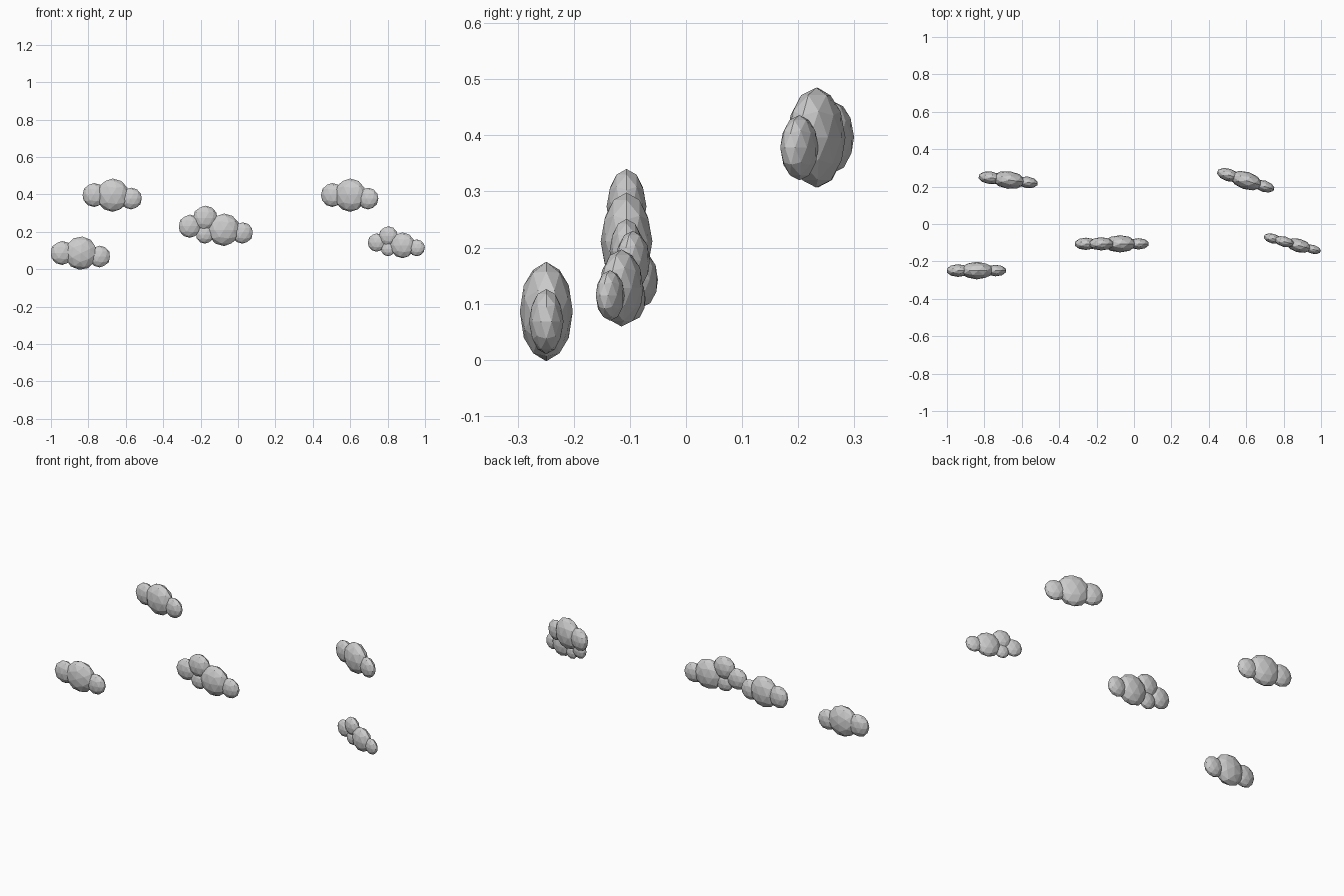
import bpy, bmesh
from math import radians
from mathutils import Matrix

if "Cube" in bpy.data.objects:
    bpy.data.objects.remove(bpy.data.objects["Cube"])

FLAT = 0.53  # depth of each puff relative to its radius


def cloud(name, loc, turn, scale, puffs):
    """One cloud: flattened low-poly balls (x, z, radius, tilt) around its main puff."""
    bm = bmesh.new()
    for x, z, r, tilt in puffs:
        m = (Matrix.Translation((x, 0, z)) @ Matrix.Diagonal((r, r * FLAT, r, 1))
             @ Matrix.Rotation(radians(tilt), 4, 'Y'))
        bmesh.ops.create_icosphere(bm, subdivisions=2, radius=1, matrix=m)
    mesh = bpy.data.meshes.new(name)
    bm.to_mesh(mesh)
    bm.free()
    ob = bpy.data.objects.new(name, mesh)
    ob.location = loc
    ob.rotation_euler.z = radians(turn)
    ob.scale = (scale,) * 3
    bpy.context.collection.objects.link(ob)


def three(tilt):
    return [(-0.1, 0.001, 0.064, 0), (0, 0, 0.089, tilt), (0.1, -0.018, 0.058, 0)]


FIVE = [(-0.182, 0.019, 0.062, 0), (-0.1, 0.062, 0.067, 0), (-0.101, -0.024, 0.05, 0),
        (0, 0, 0.087, 0), (0.099, -0.017, 0.057, 0)]

# Three-puff clouds
cloud("cloud_low_left", (-0.84, -0.249, 0.086), 0, 1, three(-26.5))
cloud("cloud_high_left", (-0.67, 0.235, 0.396), -7, 1, three(0))
cloud("cloud_high_right", (0.60, 0.232, 0.396), -17.5, 1, three(0))

# Five-puff clouds
cloud("cloud_centre", (-0.075, -0.106, 0.211), 0, 1, FIVE)
cloud("cloud_low_right", (0.88, -0.115, 0.128), -15, 0.79, FIVE)
